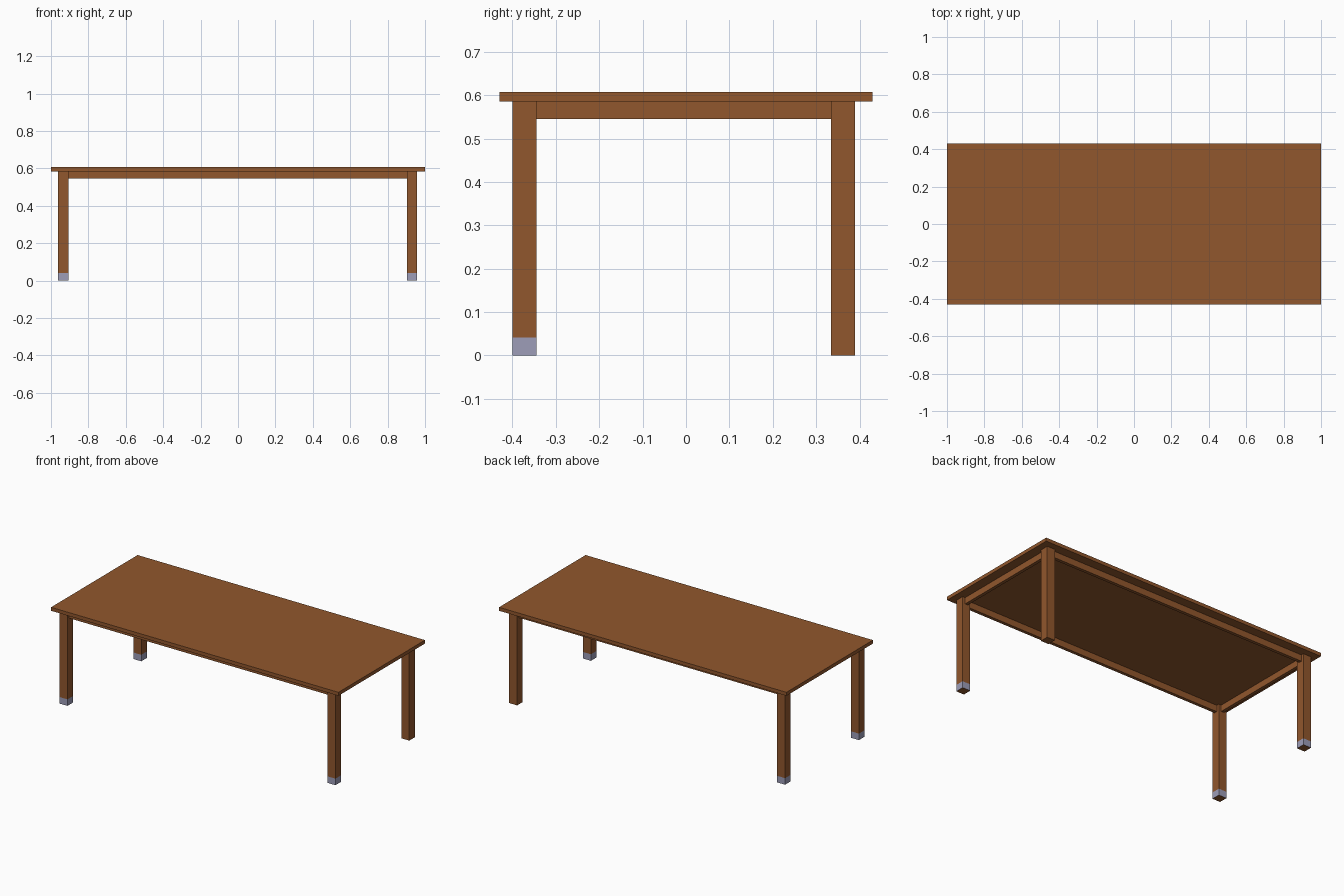
import bpy, bmesh
from mathutils import Vector

if "Cube" in bpy.data.objects:
    bpy.data.objects.remove(bpy.data.objects["Cube"])


def material(name, rgb):
    m = bpy.data.materials.new(name)
    m.diffuse_color = (*rgb, 1.0)
    m.use_nodes = True
    m.node_tree.nodes["Principled BSDF"].inputs["Base Color"].default_value = m.diffuse_color
    return m


WOOD = material("brown_wood", (0.285, 0.095, 0.026))
GREY = material("grey_metal", (0.34, 0.34, 0.48))


def box(name, x, y, z, foot_height=0.0):
    """Box from (min, max) ranges; optional grey band around its lower sides."""
    bm = bmesh.new()
    bmesh.ops.create_cube(bm, size=1.0)
    for v in bm.verts:
        v.co = Vector([r[0] if c < 0 else r[1] for c, r in zip(v.co, (x, y, z))])
    if foot_height:
        bmesh.ops.bisect_plane(bm, geom=bm.verts[:] + bm.edges[:] + bm.faces[:],
                               plane_co=(0, 0, foot_height), plane_no=(0, 0, 1))
        bm.normal_update()
        for f in bm.faces:
            low = f.calc_center_median().z < foot_height
            if low and abs(f.normal.z) < 0.5:
                f.material_index = 1
    mesh = bpy.data.meshes.new(name)
    bm.to_mesh(mesh)
    bm.free()
    mesh.materials.append(WOOD)
    mesh.materials.append(GREY)
    ob = bpy.data.objects.new(name, mesh)
    bpy.context.collection.objects.link(ob)
    return ob


Z_TOP, Z_UNDER, Z_APRON = 0.607, 0.585, 0.545
LEG_X = {"left": (-0.962, -0.907), "right": (0.903, 0.958)}
LEG_Y = {"front": (-0.400, -0.345), "back": (0.334, 0.389)}
APRON = 0.010  # half thickness

# Table top
box("table_top", (-1, 1), (-0.43, 0.43), (Z_UNDER, Z_TOP))

# Legs: all but the back right one have a grey foot band
for sx, rx in LEG_X.items():
    for sy, ry in LEG_Y.items():
        plain = (sx, sy) == ("right", "back")
        box(f"{sy}_{sx}_leg", rx, ry, (0, Z_UNDER), 0.0 if plain else 0.041)

# Aprons between the legs
for sy, ry in LEG_Y.items():
    c = sum(ry) / 2
    box(f"{sy}_apron", (LEG_X["left"][1], LEG_X["right"][0]),
        (c - APRON, c + APRON), (Z_APRON, Z_UNDER))
for sx, rx in LEG_X.items():
    c = sum(rx) / 2
    box(f"{sx}_apron", (c - APRON, c + APRON),
        (LEG_Y["front"][1], LEG_Y["back"][0]), (Z_APRON, Z_UNDER))
